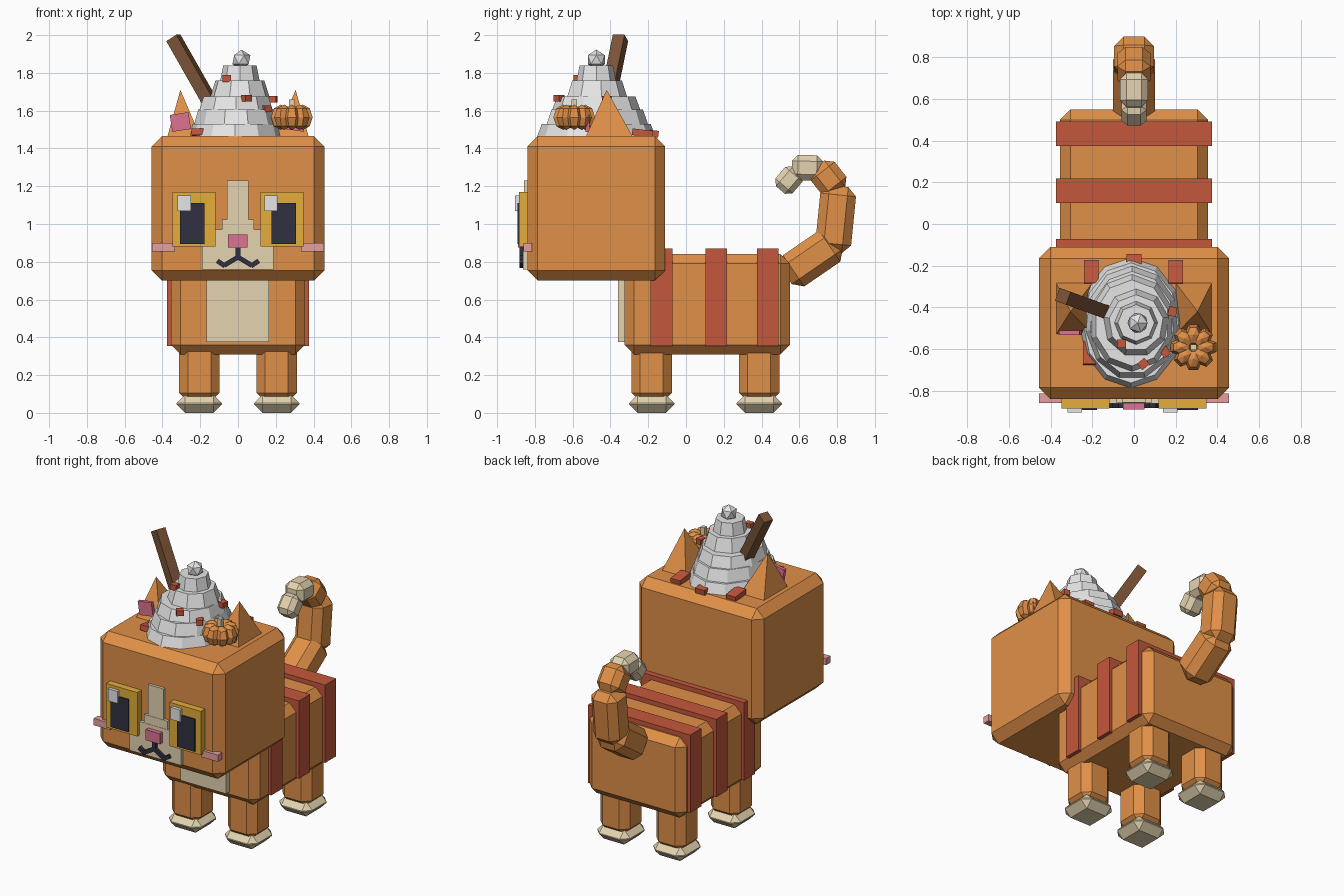
import bpy, bmesh, math
from mathutils import Vector, Matrix

old = bpy.data.objects.get("Cube")
if old:
    bpy.data.objects.remove(old, do_unlink=True)


def material(name, rgb):
    """Flat colour given as 0-255 display values, stored as linear."""
    col = [((c / 255 + 0.055) / 1.055) ** 2.4 for c in rgb] + [1]
    m = bpy.data.materials.new(name)
    m.use_nodes = True
    m.diffuse_color = col
    bsdf = m.node_tree.nodes["Principled BSDF"]
    bsdf.inputs["Base Color"].default_value = col
    bsdf.inputs["Roughness"].default_value = 0.9
    return m


ORANGE = material("orange_fur", (224, 144, 72))
CREAM = material("cream_fur", (228, 211, 176))
GOLD = material("gold_iris", (227, 173, 59))
DARK = material("dark_navy", (48, 48, 65))
WHITE = material("whipped_white", (235, 235, 236))
PINK = material("rose_pink", (220, 115, 145))
BLUSH = material("pale_blush", (232, 160, 160))
RED = material("brick_red", (196, 87, 60))
BROWN = material("cinnamon_brown", (122, 82, 54))


def finish(bm, name, mat, matrix=None):
    mesh = bpy.data.meshes.new(name)
    bmesh.ops.recalc_face_normals(bm, faces=bm.faces)
    bm.to_mesh(mesh)
    bm.free()
    mesh.materials.append(mat)
    ob = bpy.data.objects.new(name, mesh)
    if matrix:
        ob.matrix_world = matrix
    bpy.context.collection.objects.link(ob)
    return ob


def block(name, mat, size, matrix, bevel=0):
    bm = bmesh.new()
    bmesh.ops.create_cube(bm, size=1)
    bmesh.ops.scale(bm, vec=size, verts=bm.verts)
    if bevel:
        bmesh.ops.bevel(bm, geom=bm.edges[:], offset=bevel, segments=1,
                        affect='EDGES', profile=0.5)
    return finish(bm, name, mat, matrix)


def box(name, mat, x, y, z, bevel=0):
    """Block given by its (low, high) extent on each axis."""
    spans = (x, y, z)
    size = [b - a for a, b in spans]
    mid = [(a + b) / 2 for a, b in spans]
    return block(name, mat, size, Matrix.Translation(mid), bevel)


def link(name, mat, a, b, width, bevel=0):
    """Square bar running from point a to point b."""
    a, b = Vector(a), Vector(b)
    d = b - a
    turn = d.to_track_quat('Z', 'X').to_matrix().to_4x4()
    return block(name, mat, (width, width, d.length),
                 Matrix.Translation((a + b) / 2) @ turn, bevel)


def tier(name, mat, centre, rx, ry, taper, z0, z1, sides=12):
    """Tapered ring of the swirl."""
    bm = bmesh.new()
    bmesh.ops.create_cone(bm, cap_ends=True, segments=sides, radius1=1,
                          radius2=taper, depth=z1 - z0)
    bmesh.ops.scale(bm, vec=(rx, ry, 1), verts=bm.verts)
    return finish(bm, name, mat,
                  Matrix.Translation((*centre, (z0 + z1) / 2)))


SIDES = (("right", -1), ("left", 1))


def span(s, a, b):
    return tuple(sorted((s * a, s * b)))


# Body, chest and stripes
box("head", ORANGE, (-.457, .457), (-.84, -.11), (.70, 1.465), .055)
box("body", ORANGE, (-.355, .355), (-.325, .55), (.31, .84), .05)
box("chest_patch", CREAM, (-.168, .165), (-.36, -.3), (.375, .74))
for i, y in enumerate((-.13, .16, .433)):
    box(f"stripe_{i + 1}", RED, (-.375, .375), (y - .058, y + .058), (.355, .87))

# Legs and paws
for side, s in SIDES:
    for end, y in (("front", -.182), ("back", .387)):
        x = s * .205
        box(f"{end}_{side}_leg", ORANGE, (x - .107, x + .107),
            (y - .107, y + .107), (.06, .38), .046)
        box(f"{end}_{side}_paw", CREAM, (x - .12, x + .12),
            (y - .12, y + .12), (0, .097), .045)

# Curled tail
TAIL = (
    ((.53, .725), (.80, .91), .20, ORANGE),
    ((.775, .85), (.81, 1.20), .19, ORANGE),
    ((.81, 1.17), (.70, 1.31), .16, ORANGE),
    ((.725, 1.295), (.56, 1.30), .135, CREAM),
    ((.59, 1.285), (.50, 1.18), .12, CREAM),
)
for i, (a, b, w, mat) in enumerate(TAIL):
    link(f"tail_segment_{i + 1}", mat, (0, *a), (0, *b), w, w * .24)

# Muzzle, blaze and nose
box("muzzle", CREAM, (-.19, .187), (-.862, -.82), (.76, .97))
box("blaze_base", CREAM, (-.085, .085), (-.86, -.82), (.95, 1.025))
box("blaze", CREAM, (-.057, .055), (-.858, -.82), (1.0, 1.23))
box("nose", PINK, (-.053, .051), (-.89, -.85), (.875, .945))
link("mouth_centre", DARK, (0, -.87, .88), (0, -.87, .81), .025)

# Eyes, cheeks, mouth corners and ears
for side, s in SIDES:
    box(f"{side}_iris", GOLD, span(s, .118, .347), (-.885, -.83), (.88, 1.17))
    box(f"{side}_pupil", DARK, span(s, .178, .308), (-.893, -.87), (.895, 1.11))
    gx = .175 if s > 0 else -.285
    box(f"{side}_eye_glint", WHITE, (gx - .035, gx + .035), (-.905, -.87), (1.07, 1.15))
    box(f"{side}_cheek", BLUSH, span(s, .333, .455), (-.86, -.815), (.855, .90))
    link(f"{side}_mouth_inner", DARK, (0, -.87, .825), (s * .075, -.87, .78), .025)
    link(f"{side}_mouth_outer", DARK, (s * .07, -.87, .778), (s * .11, -.87, .805), .025)

    bm = bmesh.new()
    corners = [bm.verts.new((s * x, y, 1.44)) for x, y in
               ((.19, -.54), (.38, -.54), (.38, -.27), (.19, -.27))]
    tip = bm.verts.new((s * .305, -.42, 1.71))
    bm.faces.new(corners)
    for i in range(4):
        bm.faces.new((corners[i], corners[(i + 1) % 4], tip))
    finish(bm, f"{side}_ear", ORANGE)
    block(f"{side}_inner_ear", PINK, (.10, .022, .09),
          Matrix.Translation((s * .305, -.522, 1.54)) @ Matrix.Rotation(s * .15, 4, 'Y'))

# Whipped swirl
SWIRL = (
    (-.015, -.475, .255, .32, .90, 1.445, 1.53),
    (-.01, -.475, .225, .275, .90, 1.525, 1.605),
    (-.01, -.475, .205, .235, .88, 1.60, 1.675),
    (.01, -.475, .16, .165, .82, 1.67, 1.76),
    (.01, -.475, .105, .105, .84, 1.755, 1.84),
)
for i, (cx, cy, rx, ry, taper, z0, z1) in enumerate(SWIRL):
    tier(f"swirl_tier_{i + 1}", WHITE, (cx, cy), rx, ry, taper, z0, z1, 12 - i)
bm = bmesh.new()
bmesh.ops.create_icosphere(bm, subdivisions=1, radius=.053)
finish(bm, "swirl_tip", WHITE, Matrix.Translation((.018, -.475, 1.87)))

# Sprinkles on the swirl and crumbs at its foot
for i, p in enumerate(((-.06, -.575, 1.77), (.045, -.672, 1.665),
                       (.185, -.42, 1.66), (.15, -.615, 1.61))):
    block(f"sprinkle_{i + 1}", RED, (.045, .04, .035),
          Matrix.Translation(p) @ Matrix.Rotation(i * .7, 4, 'Z'))
for i, (x, y) in enumerate(((-.205, -.23), (.2, -.23), (-.21, -.62), (0, -.20))):
    block(f"crumb_{i + 1}", RED, (.07, .11, .035),
          Matrix.Translation((x, y, 1.482)) @ Matrix.Rotation(-.12, 4, 'X'))

# Cinnamon stick
link("cinnamon_stick", BROWN, (-.14, -.42, 1.63), (-.342, -.347, 1.985), .066)

# Little pumpkin
HUB = Vector((.285, -.592, 1.565))
for i in range(8):
    turn = Matrix.Rotation(i * math.tau / 8, 4, 'Z')
    bm = bmesh.new()
    bmesh.ops.create_uvsphere(bm, u_segments=6, v_segments=4, radius=1)
    bmesh.ops.scale(bm, vec=(.06, .045, .067), verts=bm.verts)
    finish(bm, f"pumpkin_lobe_{i + 1}", ORANGE, Matrix.Translation(HUB) @ turn
           @ Matrix.Translation((.058, 0, 0)))
block("pumpkin_stem", CREAM, (.028, .028, .06),
      Matrix.Translation(HUB + Vector((0, 0, .065))))
